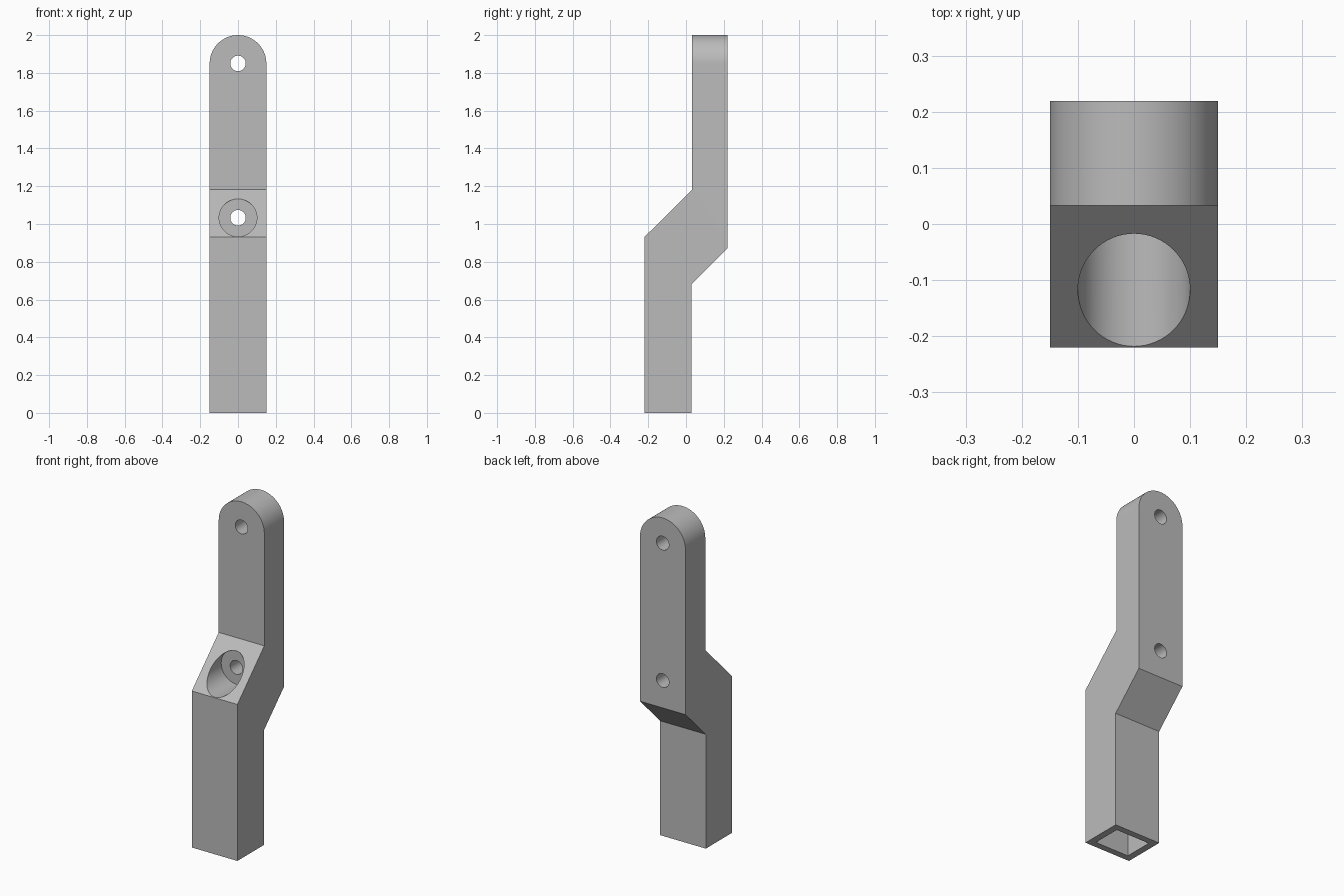
import bpy, bmesh, math
from mathutils import Vector

cube = bpy.data.objects.get("Cube")
if cube:
    bpy.data.objects.remove(cube, do_unlink=True)

grey = bpy.data.materials.new("plain_grey")
grey.use_nodes = True
grey.diffuse_color = (0.5, 0.5, 0.5, 1)
grey.node_tree.nodes["Principled BSDF"].inputs["Base Color"].default_value = (0.5, 0.5, 0.5, 1)


def prism(name, outline, sweep):
    """Solid made by sweeping a closed outline along a vector."""
    bm = bmesh.new()
    face = bm.faces.new([bm.verts.new(p) for p in outline])
    swept = bmesh.ops.extrude_face_region(bm, geom=[face])["geom"]
    moved = [v for v in swept if isinstance(v, bmesh.types.BMVert)]
    bmesh.ops.translate(bm, verts=moved, vec=Vector(sweep))
    bmesh.ops.recalc_face_normals(bm, faces=bm.faces)
    mesh = bpy.data.meshes.new(name)
    bm.to_mesh(mesh)
    bm.free()
    mesh.materials.append(grey)
    obj = bpy.data.objects.new(name, mesh)
    bpy.context.collection.objects.link(obj)
    return obj


def arc(radius, z, y, turn, steps):
    """Points in the xz plane, starting on the +x side."""
    return [(radius * math.cos(turn * i / steps), y, z + radius * math.sin(turn * i / steps))
            for i in range(steps + 1)]


def bore(name, radius, z, y0, y1):
    return prism(name, arc(radius, z, y0, math.tau, 64)[:-1], (0, y1 - y0, 0))


def combine(target, tool, operation):
    mod = target.modifiers.new(tool.name, "BOOLEAN")
    mod.operation, mod.solver, mod.object = operation, "EXACT", tool
    bpy.context.view_layer.objects.active = target
    bpy.ops.object.modifier_apply(modifier=mod.name)
    bpy.data.objects.remove(tool, do_unlink=True)


# Offset arm: cranked side profile, wider than needed
side = [(-0.22, 0), (0.028, 0), (0.028, 0.68), (0.219, 0.87),
        (0.219, 2.1), (0.033, 2.1), (0.033, 1.183), (-0.22, 0.931)]
arm = prism("offset_arm", [(-0.3, y, z) for y, z in side], (0.6, 0, 0))

# Trim to final width with a rounded top
front = [(-0.15, -0.5, -0.1), (0.15, -0.5, -0.1)] + arc(0.15, 1.85, -0.5, math.pi, 48)
combine(arm, prism("rounded_trim", front, (0, 1, 0)), "INTERSECT")

# Bolt holes and the counterbore in the front slope
for z in (1.85, 1.033):
    combine(arm, bore("bolt_hole", 0.041, z, -0.5, 0.5), "DIFFERENCE")
combine(arm, bore("counterbore", 0.1, 1.033, -0.5, -0.015), "DIFFERENCE")

# Rectangular socket in the foot
socket = [(-0.11, -0.182, -0.1), (0.11, -0.182, -0.1), (0.11, -0.01, -0.1), (-0.11, -0.01, -0.1)]
combine(arm, prism("foot_socket", socket, (0, 0, 0.7)), "DIFFERENCE")

# Smooth the curved walls, keep the edges crisp
bpy.ops.object.select_all(action="DESELECT")
arm.select_set(True)
bpy.context.view_layer.objects.active = arm
bpy.ops.object.shade_smooth_by_angle(angle=math.radians(30))
